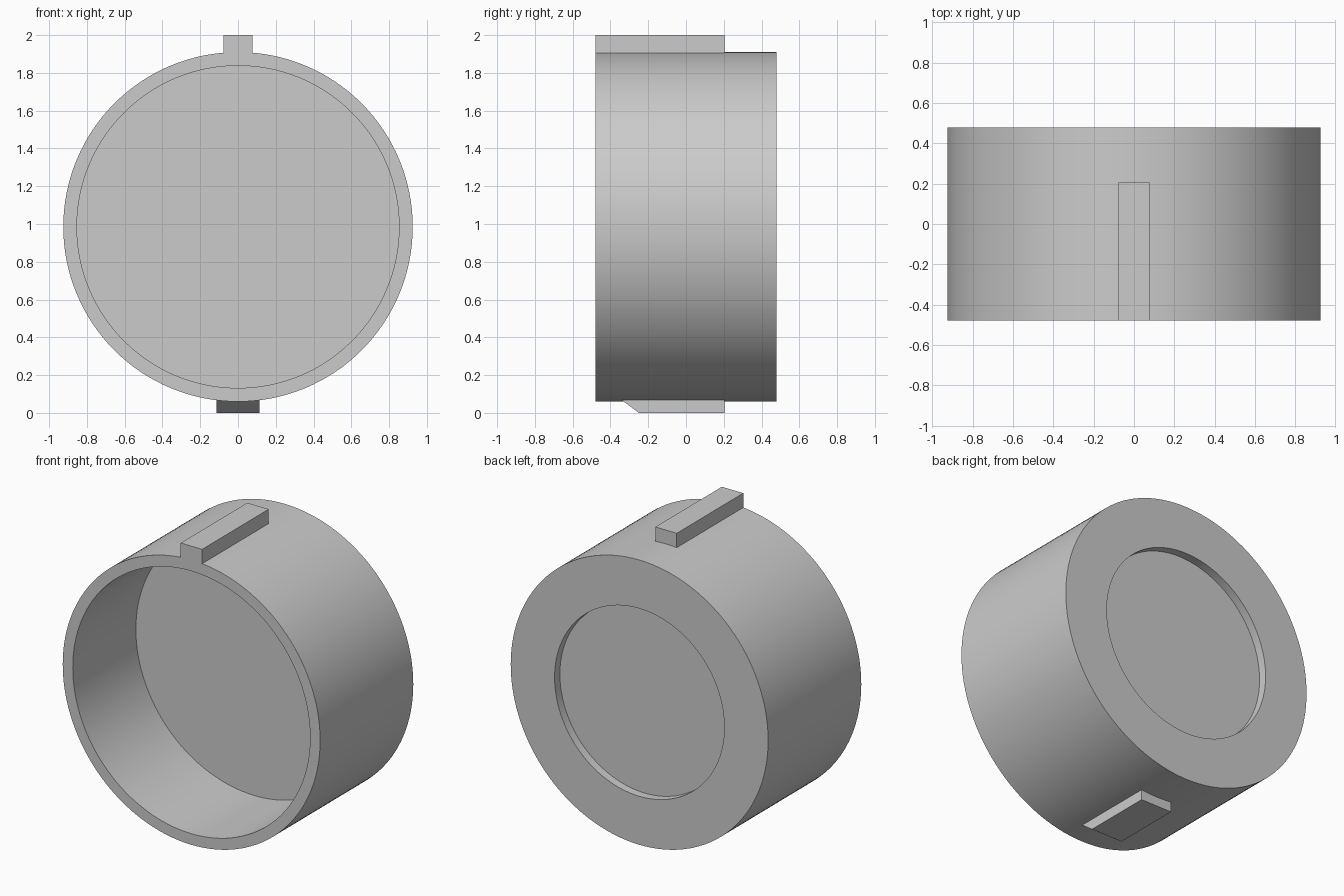
import bpy, bmesh
from math import pi, radians
from mathutils import Matrix, Vector

cube = bpy.data.objects.get("Cube")
if cube:
    bpy.data.objects.remove(cube, do_unlink=True)

grey = bpy.data.materials.new("plain_grey")
colour = (0.6, 0.6, 0.6, 1)
grey.diffuse_color = colour
grey.use_nodes = True
grey.node_tree.nodes["Principled BSDF"].inputs["Base Color"].default_value = colour

AXIS_Z = 0.985
FRONT, BACK = -0.478, 0.478


def finish(name, bm):
    bmesh.ops.recalc_face_normals(bm, faces=bm.faces)
    mesh = bpy.data.meshes.new(name)
    bm.to_mesh(mesh)
    bm.free()
    mesh.materials.append(grey)
    obj = bpy.data.objects.new(name, mesh)
    bpy.context.collection.objects.link(obj)
    return obj


def lathe(name, profile, steps=128):
    """Turn a (radius, y) profile around the horizontal axis."""
    bm = bmesh.new()
    verts = [bm.verts.new((r, y, AXIS_Z)) for r, y in profile]
    edges = [bm.edges.new(pair) for pair in zip(verts, verts[1:])]
    bmesh.ops.spin(bm, geom=verts + edges, cent=(0, 0, AXIS_Z), axis=(0, 1, 0),
                   angle=2 * pi, steps=steps)
    bmesh.ops.remove_doubles(bm, verts=bm.verts, dist=0.0001)
    obj = finish(name, bm)
    bpy.ops.object.select_all(action='DESELECT')
    obj.select_set(True)
    bpy.context.view_layer.objects.active = obj
    bpy.ops.object.shade_smooth_by_angle(angle=radians(30))
    return obj


def extrude_x(name, outline, half_width):
    """Extrude a (y, z) outline evenly to both sides of the centre."""
    bm = bmesh.new()
    face = bm.faces.new([bm.verts.new((-half_width, y, z)) for y, z in outline])
    side = bmesh.ops.extrude_face_region(bm, geom=[face])
    moved = [v for v in side["geom"] if isinstance(v, bmesh.types.BMVert)]
    bmesh.ops.translate(bm, verts=moved, vec=(2 * half_width, 0, 0))
    return finish(name, bm)


# Open cup with a thick base and a shallow round recess in the back
lathe("cup_body", [
    (0, 0.17), (0.853, 0.17), (0.853, FRONT), (0.925, FRONT),
    (0.925, BACK), (0.61, BACK), (0.61, BACK - 0.055), (0, BACK - 0.055)])

# Key rib along the top, flush with the front rim
extrude_x("top_rib", [(FRONT, 1.9), (0.205, 1.9), (0.205, 2), (FRONT, 2)], 0.077)

# Low catch underneath, with a sloped front
extrude_x("bottom_catch", [(-0.343, 0.07), (-0.25, 0), (0.205, 0), (0.205, 0.07)], 0.113)
